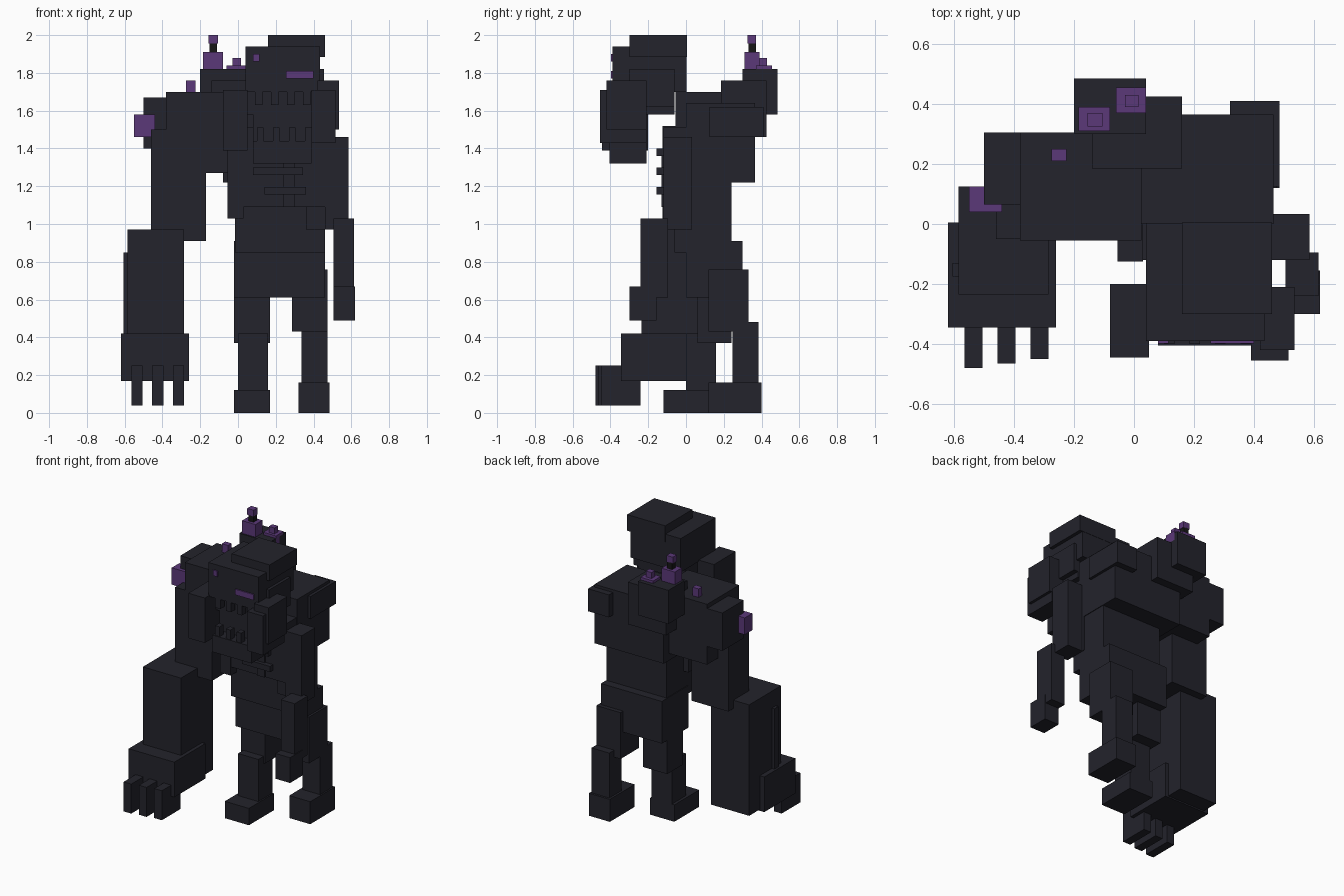
import bpy

if "Cube" in bpy.data.objects:
    bpy.data.objects.remove(bpy.data.objects["Cube"], do_unlink=True)


def material(name, rgb):
    m = bpy.data.materials.new(name)
    m.use_nodes = True
    m.diffuse_color = (*rgb, 1)
    b = m.node_tree.nodes["Principled BSDF"]
    b.inputs["Base Color"].default_value = (*rgb, 1)
    b.inputs["Roughness"].default_value = 0.9
    return m


STONE = material("dark stone", (0.017, 0.017, 0.025))
CRYSTAL = material("purple crystal", (0.105, 0.04, 0.19))
BLACK = material("black stone", (0.008, 0.008, 0.008))


def box(name, x0, x1, y0, y1, z0, z1, mat=STONE):
    """Axis-aligned block given by its extents."""
    bpy.ops.mesh.primitive_cube_add(
        size=1, location=((x0 + x1) / 2, (y0 + y1) / 2, (z0 + z1) / 2))
    ob = bpy.context.object
    ob.name = ob.data.name = name
    ob.scale = (x1 - x0, y1 - y0, z1 - z0)
    bpy.ops.object.transform_apply(location=False, rotation=False, scale=True)
    ob.data.materials.append(mat)
    return ob


# Legs and feet
box("right_foot", -0.02, 0.17, -0.12, 0.16, 0.0, 0.12)
box("right_shin", 0.0, 0.16, 0.0, 0.16, 0.12, 0.42)
box("right_thigh", -0.02, 0.17, 0.06, 0.24, 0.37, 0.76)
box("left_foot", 0.32, 0.485, 0.12, 0.40, 0.0, 0.16)
box("left_shin", 0.335, 0.475, 0.245, 0.385, 0.16, 0.48)
box("left_thigh", 0.285, 0.475, 0.12, 0.33, 0.43, 0.76)

# Body
box("pelvis", -0.02, 0.46, 0.0, 0.30, 0.61, 0.91)
box("abdomen", -0.015, 0.46, -0.06, 0.24, 0.85, 1.30)
box("chest", -0.08, 0.465, 0.0, 0.365, 1.22, 1.64)
box("chest_front", 0.03, 0.46, -0.12, 0.05, 1.09, 1.51)
box("right_chest_flank", -0.055, 0.03, -0.125, 0.05, 1.03, 1.52)
box("left_waist_block", 0.36, 0.465, -0.07, 0.05, 0.97, 1.22)
box("left_shoulder", 0.32, 0.485, 0.125, 0.41, 1.46, 1.62)
box("back_hump_low", -0.14, 0.16, 0.185, 0.425, 1.46, 1.76)
box("back_hump_high", -0.20, 0.04, 0.30, 0.485, 1.58, 1.82)

# Ribs and breastbone
for i, (x0, x1, z) in enumerate([(0.10, 0.36, 1.36), (0.08, 0.345, 1.26), (0.14, 0.36, 1.155)]):
    box(f"rib_{i + 1}", x0, x1, -0.155, -0.11, z, z + 0.04)
box("breastbone", 0.24, 0.30, -0.13, -0.11, 1.09, 1.40)

# Large right arm
box("right_shoulder", -0.38, 0.025, -0.055, 0.305, 1.27, 1.70)
box("right_shoulder_pad", -0.50, -0.36, 0.065, 0.305, 1.40, 1.67)
box("right_upper_arm", -0.46, -0.17, -0.05, 0.18, 0.91, 1.50)
box("right_forearm", -0.585, -0.285, -0.235, 0.125, 0.18, 0.97)
box("right_forearm_plate", -0.605, -0.58, -0.175, -0.13, 0.42, 0.85)
box("right_hand", -0.62, -0.26, -0.345, 0.005, 0.17, 0.42)
for i in range(3):
    x = -0.565 + 0.11 * i
    y = -0.48 + 0.015 * i
    box(f"right_finger_{i + 1}", x, x + 0.06, y, y + 0.21, 0.04, 0.25)

# Small left arm
box("left_upper_arm", 0.46, 0.585, -0.12, 0.033, 0.97, 1.46)
box("left_forearm", 0.505, 0.615, -0.24, -0.095, 0.61, 1.03)
box("left_hand", 0.505, 0.62, -0.30, -0.155, 0.49, 0.67)

# Head
box("skull", 0.04, 0.435, -0.39, 0.003, 1.70, 1.94)
box("crown", 0.16, 0.46, -0.30, 0.005, 1.885, 2.0)
box("temple", 0.40, 0.455, -0.30, -0.06, 1.62, 1.82)
box("mouth_back", 0.05, 0.42, -0.32, -0.06, 1.58, 1.71)
box("throat", 0.08, 0.39, -0.32, -0.21, 1.40, 1.60)
box("right_cheek", -0.08, 0.05, -0.445, -0.20, 1.39, 1.71)
box("left_cheek", 0.39, 0.515, -0.455, -0.21, 1.43, 1.71)
box("left_ear", 0.42, 0.535, -0.42, -0.21, 1.50, 1.76)
box("lower_jaw", 0.08, 0.39, -0.405, -0.21, 1.32, 1.44)
for i in range(4):
    x = 0.09 + 0.085 * i
    box(f"upper_tooth_{i + 1}", x, x + 0.04, -0.385, -0.34, 1.63, 1.71)
    box(f"lower_tooth_{i + 1}", x + 0.01, x + 0.045, -0.40, -0.355, 1.44, 1.51)
box("right_eye", 0.08, 0.115, -0.398, -0.389, 1.86, 1.90, CRYSTAL)
box("left_eye", 0.255, 0.40, -0.398, -0.389, 1.77, 1.81, CRYSTAL)

# Crystals
box("shoulder_crystal_side", -0.55, -0.44, 0.04, 0.125, 1.46, 1.58, CRYSTAL)
box("shoulder_crystal_top", -0.275, -0.225, 0.21, 0.25, 1.69, 1.76, CRYSTAL)
box("tall_crystal_base", -0.185, -0.08, 0.31, 0.39, 1.76, 1.91, CRYSTAL)
box("tall_crystal_neck", -0.15, -0.11, 0.33, 0.37, 1.91, 1.96, BLACK)
box("tall_crystal_tip", -0.155, -0.105, 0.325, 0.37, 1.955, 2.0, CRYSTAL)
box("low_crystal_base", -0.06, 0.04, 0.37, 0.455, 1.77, 1.838, CRYSTAL)
box("low_crystal_tip", -0.03, 0.015, 0.39, 0.43, 1.83, 1.88, CRYSTAL)
